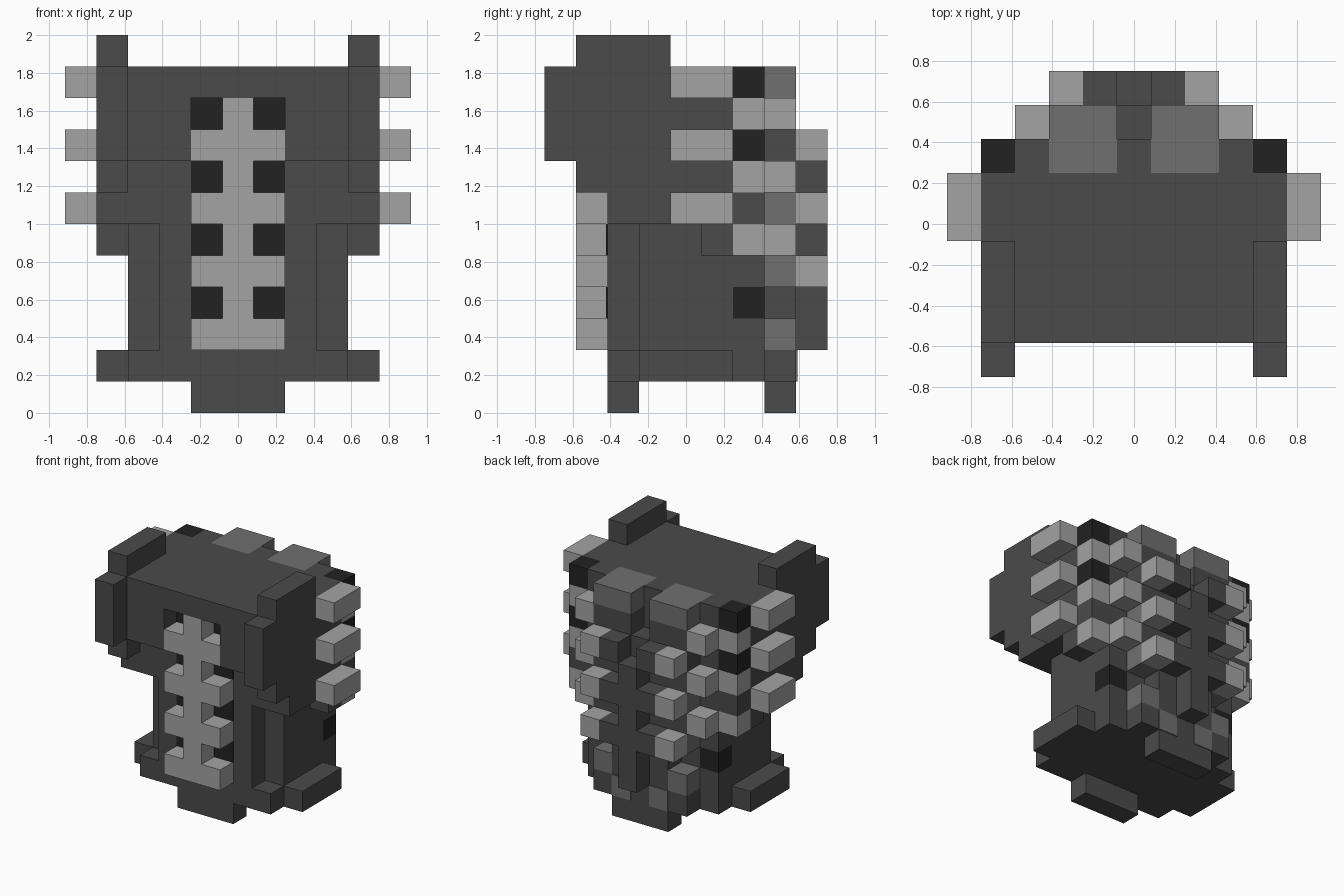
import bpy
import bmesh

if "Cube" in bpy.data.objects:
    bpy.data.objects.remove(bpy.data.objects["Cube"], do_unlink=True)

U = 1 / 6  # size of one block


def material(name, v):
    m = bpy.data.materials.new(name)
    m.use_nodes = True
    m.diffuse_color = (v, v, v, 1)
    bsdf = next(n for n in m.node_tree.nodes if n.type == 'BSDF_PRINCIPLED')
    bsdf.inputs["Base Color"].default_value = (v, v, v, 1)
    bsdf.inputs["Roughness"].default_value = 0.9
    return m


DARK = material("dark grey", 0.069)
BLACK = material("near black", 0.016)
LIGHT = material("light grey", 0.367)
MID = material("mid grey", 0.162)


def part(name, mat, boxes, mirror=False):
    """Boxes are (x0, x1, y0, y1, z0, z1) in block units."""
    bm = bmesh.new()
    for x0, x1, y0, y1, z0, z1 in boxes:
        spans = [(x0, x1), (-x1, -x0)] if mirror else [(x0, x1)]
        for a, b in spans:
            vs = bmesh.ops.create_cube(bm, size=1)["verts"]
            for v in vs:
                v.co.x = (b if v.co.x > 0 else a) * U
                v.co.y = (y1 if v.co.y > 0 else y0) * U
                v.co.z = (z1 if v.co.z > 0 else z0) * U
    me = bpy.data.meshes.new(name)
    bm.to_mesh(me)
    bm.free()
    me.materials.append(mat)
    ob = bpy.data.objects.new(name, me)
    bpy.context.collection.objects.link(ob)
    return ob


# Base plate with stepped corners, and two pads underneath
part("base", DARK, [(-4.5, 4.5, -1.5, 1.5, 1, 2),
                    (-3.5, 3.5, -2.5, -1.5, 1, 2),
                    (-3.5, 3.5, 1.5, 2.5, 1, 2),
                    (-2.5, 2.5, 2.5, 3.5, 1, 2)])
part("base_pads", DARK, [(-1.5, 1.5, -2.5, -1.5, 0, 1),
                         (-1.5, 1.5, 2.5, 3.5, 0, 1)])
part("base_back_patches", MID, [(0.5, 1.5, 3.5, 3.54, 1, 2)], True)

# Torso
part("lower_body", DARK, [(-3.5, 3.5, -1.5, 1.5, 2, 6),
                          (-2.5, 2.5, -2.5, -1.5, 2, 6)])
part("upper_body", DARK, [(-3.5, 3.5, -2.5, 1.5, 6, 11),
                          (-1.5, 1.5, -3.5, -2.5, 10, 11)])
part("chest_plates", DARK, [(1.5, 3.5, -3.5, -2.5, 8, 11)], True)
part("side_panels", DARK, [(3.5, 4.5, -2.5, 1.5, 6, 11),
                           (3.5, 4.5, -3.5, -2.5, 7, 11),
                           (3.5, 4.5, 0.5, 1.5, 5, 6)], True)
part("shoulder_guards", DARK, [(3.5, 4.5, -4.5, -3.5, 8, 11),
                               (3.5, 4.5, -3.5, -0.5, 11, 12)], True)

# Front spine with ribs and dark gaps
part("front_spine", LIGHT, [(-0.5, 0.5, -3.5, -2.5, 2, 10)])
part("front_ribs", LIGHT,
     [(0.5, 1.5, -3.5, -2.5, z, z + 1) for z in (2, 4, 6, 8)], True)
part("front_rib_gaps", BLACK,
     [(0.5, 1.5, -2.54, -2.5, z, z + 1) for z in (3, 5, 7, 9)], True)

# Back layers
part("back_inner", DARK, [(-2.5, 2.5, 1.5, 2.5, 2, 10),
                          (-0.5, 0.5, 1.5, 2.5, 10, 11)])
part("back_inner_sides", DARK, [(2.5, 3.5, 1.5, 2.5, 2, 3),
                                (2.5, 3.5, 1.5, 2.5, 4, 11)], True)
part("back_outer", DARK, [(-1.5, 1.5, 2.5, 3.5, 2, 9)])
part("back_outer_sides", DARK, [(1.5, 2.5, 2.5, 3.5, 5, 6),
                                (1.5, 2.5, 2.5, 3.5, 7, 9),
                                (0.5, 2.5, 2.5, 3.5, 9, 10)], True)
part("back_spine", DARK, [(-0.5, 0.5, 3.5, 4.5, 2, 8)])
part("back_rib_roots", DARK,
     [(0.5, 1.5, 3.5, 4.5, z, z + 1) for z in (4, 6, 8)], True)

# Grey blocks between the back ribs
part("back_top_blocks", MID, [(0.5, 2.5, 1.5, 3.5, 10, 11)], True)
part("back_blocks", MID,
     [(1.5, 2.5, 2.5, 3.5, z, z + 1) for z in (2, 4, 6)], True)

# Ribs stepping down from the sides to the back spine
ribs = []
for z in (10, 8, 6):
    ribs += [(4.5, 5.5, -0.5, 1.5, z, z + 1),
             (3.5, 4.5, 1.5, 2.5, z - 1, z),
             (2.5, 3.5, 2.5, 3.5, z - 1, z),
             (1.5, 2.5, 3.5, 4.5, z - 2, z - 1)]
part("ribs", LIGHT, ribs, True)

# Fillers between the ribs
part("rib_gaps", BLACK, [(3.5, 4.5, 1.5, 2.5, 10, 11),
                         (3.5, 4.5, 1.5, 2.5, 8, 9),
                         (2.5, 3.5, 1.5, 2.5, 3, 4)], True)
part("lower_rib_gaps", DARK, [(3.5, 4.5, 1.5, 2.5, 6, 7)], True)
